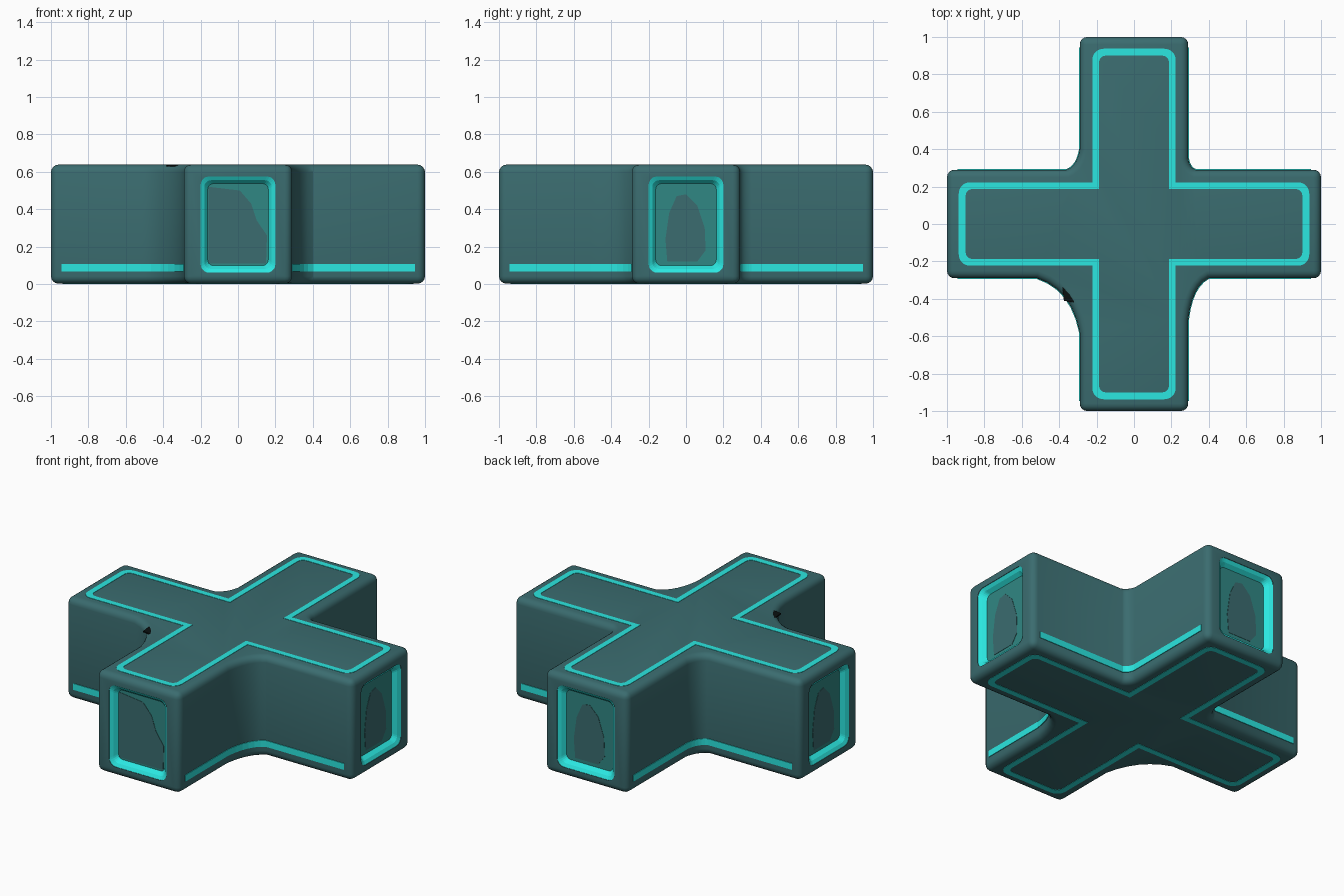
import bpy, bmesh, math
from mathutils import Matrix, Vector

if "Cube" in bpy.data.objects:
    bpy.data.objects.remove(bpy.data.objects["Cube"])

H, HW, L = 0.64, 0.29, 1.0


def material(name, rgb):
    m = bpy.data.materials.new(name)
    m.diffuse_color = (*rgb, 1)
    m.use_nodes = True
    m.node_tree.nodes["Principled BSDF"].inputs["Base Color"].default_value = m.diffuse_color
    return m


SLATE = material("slate teal", (0.043, 0.150, 0.160))
CYAN = material("bright cyan", (0.025, 0.84, 0.79))
PANEL = material("mid teal", (0.03, 0.245, 0.23))
BLACK = material("near black", (0.003, 0.005, 0.005))


def loft(name, loops, mats, caps=True, wrap=False):
    """Skin a row of closed loops; the last cap takes the last material."""
    bm = bmesh.new()
    rings = [[bm.verts.new(p) for p in lp] for lp in loops]
    n = len(rings[0])
    for s in range(len(rings) if wrap else len(rings) - 1):
        a, b = rings[s], rings[(s + 1) % len(rings)]
        for i in range(n):
            bm.faces.new((a[i], a[(i + 1) % n], b[(i + 1) % n], b[i]))
    if caps:
        bm.faces.new(rings[0][::-1])
        bm.faces.new(rings[-1]).material_index = len(mats) - 1
    bmesh.ops.recalc_face_normals(bm, faces=bm.faces)
    me = bpy.data.meshes.new(name)
    bm.to_mesh(me)
    bm.free()
    for m in mats:
        me.materials.append(m)
    ob = bpy.data.objects.new(name, me)
    bpy.context.collection.objects.link(ob)
    return ob


def arc(cx, cy, r, start, n=5):
    return [(cx + r * math.cos(start + math.pi / 2 * i / n),
             cy + r * math.sin(start + math.pi / 2 * i / n)) for i in range(n + 1)]


def corner_path(sx, sy, a, b, end, n=6):
    """Wall line of one inner corner, with a soft fillet from x=a to y=b."""
    pts = [(end, HW)]
    q = 0.2
    for i in range(n + 1):
        t = i / n
        w0, w1, w2 = (1 - t) ** 2, 2 * t * (1 - t), t * t
        pts.append((HW + (a - HW) * (w0 + q * w1), HW + (b - HW) * (w2 + q * w1)))
    pts.append((HW, end))
    pts = [(x * sx, y * sy) for x, y in pts]
    return pts if sx * sy > 0 else pts[::-1]


def plus_outline(hw, length, r):
    pts = []
    for k in range(4):
        side = (arc(length - r, r - hw, r, -math.pi / 2)
                + arc(length - r, hw - r, r, 0) + [(hw, hw)])
        c, s = round(math.cos(k * math.pi / 2)), round(math.sin(k * math.pi / 2))
        pts += [(x * c - y * s, x * s + y * c) for x, y in side]
    return pts


def round_rect(x, hy, hz, r=0.045):
    pts = []
    for k, (sy, sz) in enumerate([(1, 1), (-1, 1), (-1, -1), (1, -1)]):
        pts += arc(sy * (hy - r), sz * (hz - r), r, k * math.pi / 2)
    return [(x, y, z + 0.318) for y, z in pts]


# Cross-shaped body with uneven inner fillets and rounded edges
CORNERS = [(1, 1, 0.33, 0.35), (-1, 1, 0.36, 0.40),
           (-1, -1, 0.52, 0.58), (1, -1, 0.40, 0.51)]
outline = [p for c in CORNERS for p in corner_path(*c, L)]
body = loft("cross_body", [[(x, y, z) for x, y in outline] for z in (0.002, H - 0.002)], [SLATE])
bev = body.modifiers.new("round edges", "BEVEL")
bev.width, bev.segments, bev.use_clamp_overlap = 0.04, 4, False
bev.limit_method, bev.angle_limit = "ANGLE", math.radians(40)

# Recessed windows in the four arm ends: cyan sloped rim, panel, dark pane
EGG = [(-0.10, 0.12), (0.06, 0.12), (0.105, 0.18), (0.10, 0.30), (0.06, 0.42),
       (0.0, 0.48), (-0.05, 0.47), (-0.09, 0.38), (-0.11, 0.24)]
WIDE = [(-0.158, 0.11), (0.15, 0.11), (0.155, 0.26), (0.10, 0.34), (0.07, 0.43),
        (0.01, 0.50), (-0.158, 0.52)]
ENDS = [("right", 0, EGG), ("back", 90, EGG), ("left", 180, EGG), ("front", 270, WIDE)]
cutters = []
for side, deg, pane in ENDS:
    turn = Matrix.Rotation(math.radians(deg), 4, "Z")
    cut = loft(side + "_end_cutter", [round_rect(x, 0.2, 0.257) for x in (0.95, 1.1)], [SLATE])
    rim = loft(side + "_end_window",
               [round_rect(0.948, 0.2, 0.257), round_rect(0.997, 0.2, 0.257),
                round_rect(0.985, 0.18, 0.237, 0.035), round_rect(0.96, 0.162, 0.219, 0.03)],
               [CYAN, PANEL])
    dark = loft(side + "_end_pane", [[(x, y, z) for y, z in pane] for x in (0.957, 0.962)], [SLATE])
    for ob in (cut, rim, dark):
        ob.data.transform(turn)
    cut.hide_render = True
    cutters.append(cut)
    mod = body.modifiers.new("cut " + side, "BOOLEAN")
    mod.operation, mod.object, mod.solver = "DIFFERENCE", cut, "EXACT"

# Bake the body, drop the cutters, smooth the rounded edges
bpy.context.view_layer.objects.active = body
body.select_set(True)
bpy.ops.object.convert(target="MESH")
bpy.ops.object.shade_smooth_by_angle(angle=math.radians(30))
for cut in cutters:
    bpy.data.objects.remove(cut)

# Small black notch on the shoulder of the front left inner corner
loft("corner_notch", [[(-0.385, -0.32, z), (-0.32, -0.31, z), (-0.32, -0.42, z),
                       (-0.375, -0.41, z)] for z in (0.628, 0.636)], [BLACK])

# Cyan outline on the top and underside
outer, inner = plus_outline(0.223, 0.937, 0.06), plus_outline(0.187, 0.900, 0.035)
for name, z0, z1 in (("top_line", H - 0.006, H), ("bottom_line", 0.006, 0)):
    loft(name, [[(x, y, z) for x, y in ring] for ring, z in
                ((outer, z0), (outer, z1), (inner, z1), (inner, z0))],
         [CYAN], caps=False, wrap=True)

# Cyan strip low on the side walls, running round each inner corner
for k, c in enumerate(CORNERS):
    path = [Vector(p) for p in corner_path(*c, 0.945)]
    last = len(path) - 1
    sections = []
    for i, p in enumerate(path):
        lo, hi = (0, 1) if i <= 1 else (last - 1, last) if i >= last - 1 else (i - 1, i + 1)
        t = (path[hi] - path[lo]).normalized()
        nrm = Vector((t.y, -t.x))
        if nrm.dot(Vector(c[:2])) < 0:
            nrm = -nrm
        a, b = p - nrm * 0.004, p + nrm * 0.004
        sections.append([(a.x, a.y, 0.068), (b.x, b.y, 0.068),
                         (b.x, b.y, 0.108), (a.x, a.y, 0.108)])
    loft("side_strip_%d" % (k + 1), sections, [CYAN])
